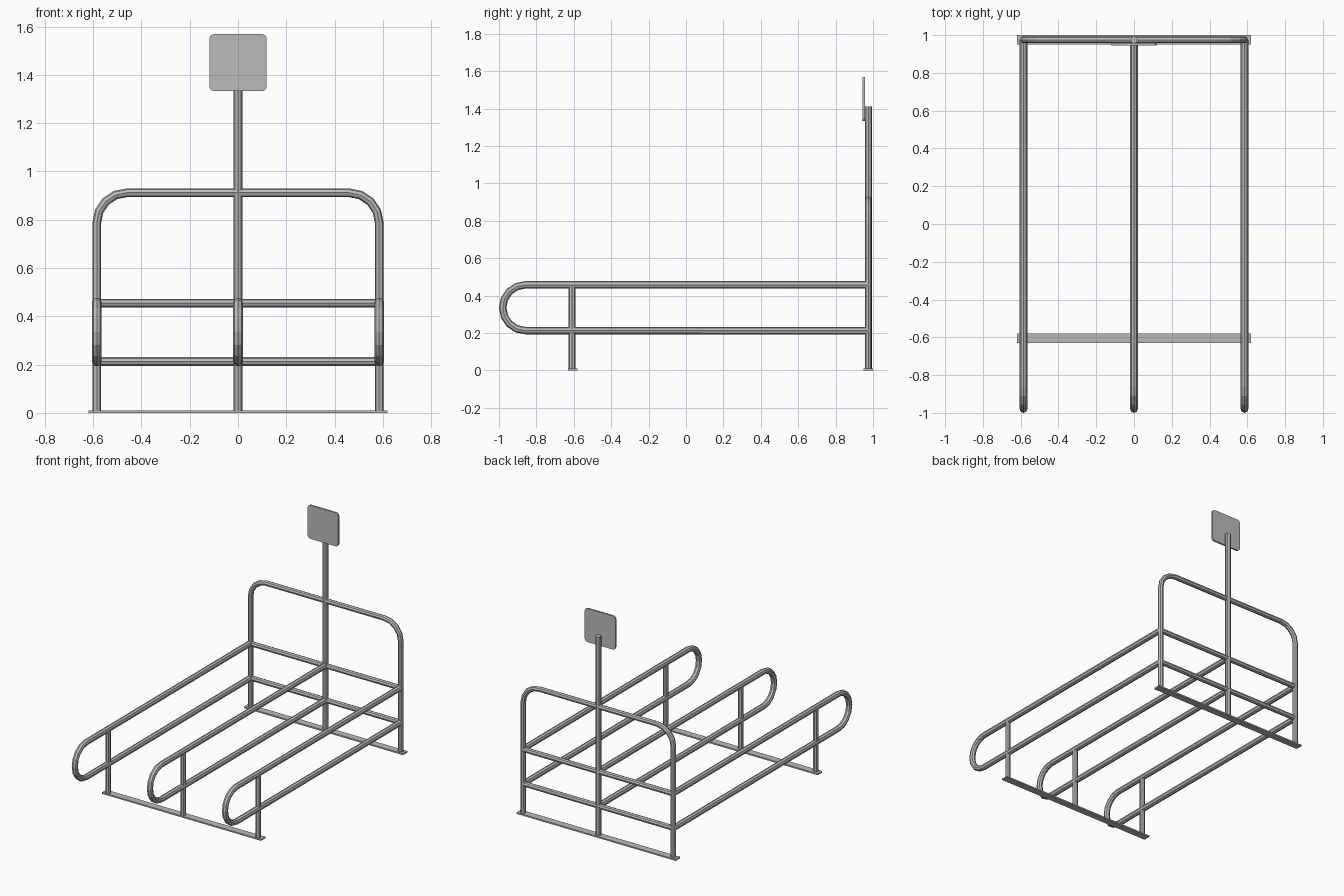
import bpy, bmesh, math
from math import pi, sin, cos

cube = bpy.data.objects.get("Cube")
if cube:
    bpy.data.objects.remove(cube, do_unlink=True)

steel = bpy.data.materials.new("galvanised_grey")
steel.use_nodes = True
GREY = (0.5, 0.5, 0.5, 1)
steel.diffuse_color = GREY
steel.node_tree.nodes["Principled BSDF"].inputs["Base Color"].default_value = GREY

SIDE, BACK_Y, FRONT_Y = 0.585, 0.975, -0.61
LOW, HIGH = 0.2125, 0.4575


def tube(name, points, radius):
    """Eight-sided tube swept along a polyline, with capped ends."""
    curve = bpy.data.curves.new(name, "CURVE")
    curve.dimensions = "3D"
    curve.bevel_depth = radius
    curve.bevel_resolution = 2
    curve.use_fill_caps = True
    spline = curve.splines.new("POLY")
    spline.points.add(len(points) - 1)
    for p, co in zip(spline.points, points):
        p.co = (*co, 1)
    temp = bpy.data.objects.new(name + "_path", curve)
    bpy.context.collection.objects.link(temp)
    bpy.context.view_layer.update()
    mesh = bpy.data.meshes.new_from_object(
        temp.evaluated_get(bpy.context.evaluated_depsgraph_get()))
    bpy.data.objects.remove(temp, do_unlink=True)
    mesh.name = name
    mesh.materials.clear()
    mesh.materials.append(steel)
    mesh.shade_flat()
    obj = bpy.data.objects.new(name, mesh)
    bpy.context.collection.objects.link(obj)
    return obj


def box(name, centre, size, corner=0):
    """Box, optionally with its four corners rounded along the y direction."""
    bm = bmesh.new()
    bmesh.ops.create_cube(bm, size=1)
    bmesh.ops.scale(bm, vec=size, verts=bm.verts)
    if corner:
        edges = [e for e in bm.edges
                 if abs(e.verts[0].co.y - e.verts[1].co.y) > size[1] / 2]
        bmesh.ops.bevel(bm, geom=edges, offset=corner, segments=3,
                        profile=0.5, affect="EDGES")
    bmesh.ops.translate(bm, vec=centre, verts=bm.verts)
    mesh = bpy.data.meshes.new(name)
    bm.to_mesh(mesh)
    bm.free()
    mesh.materials.append(steel)
    obj = bpy.data.objects.new(name, mesh)
    bpy.context.collection.objects.link(obj)
    return obj


def arc(cx, cz, r, start, end, steps):
    return [(cx + r * cos(start + (end - start) * i / steps),
             cz + r * sin(start + (end - start) * i / steps))
            for i in range(steps + 1)]


# Back hoop with rounded upper corners
R = 0.125
top = 0.912
profile = [(SIDE, 0)]
profile += arc(SIDE - R, top - R, R, 0, pi / 2, 4)
profile += arc(R - SIDE, top - R, R, pi / 2, pi, 4)
profile += [(-SIDE, 0)]
tube("back_hoop", [(x, BACK_Y, z) for x, z in profile], 0.018)

# Horizontal rails across the back
for name, z in (("lower_back_rail", LOW), ("upper_back_rail", HIGH - 0.003)):
    tube(name, [(-SIDE, BACK_Y, z), (SIDE, BACK_Y, z)], 0.018)

# Central sign post and rounded sign plate
tube("sign_post", [(0, BACK_Y, 0), (0, BACK_Y, 1.41)], 0.019)
box("sign_plate", (0, 0.951, 1.451), (0.238, 0.012, 0.236), 0.02)

# Three long dividers with rounded front ends, each with a front post
r = (HIGH - LOW) / 2
for name, x in (("left", SIDE), ("middle", 0), ("right", -SIDE)):
    bend = arc(-0.98 + r, LOW + r, r, pi / 2, 3 * pi / 2, 8)
    path = [(BACK_Y, HIGH)] + bend + [(BACK_Y, LOW)]
    tube(name + "_divider", [(x, y, z) for y, z in path], 0.02)
    tube(name + "_front_post", [(x, FRONT_Y, 0), (x, FRONT_Y, HIGH)], 0.018)

# Flat ground strips
for name, y in (("front_base_strip", FRONT_Y + 0.005), ("back_base_strip", BACK_Y)):
    box(name, (0, y, 0.005), (1.24, 0.05, 0.01))
